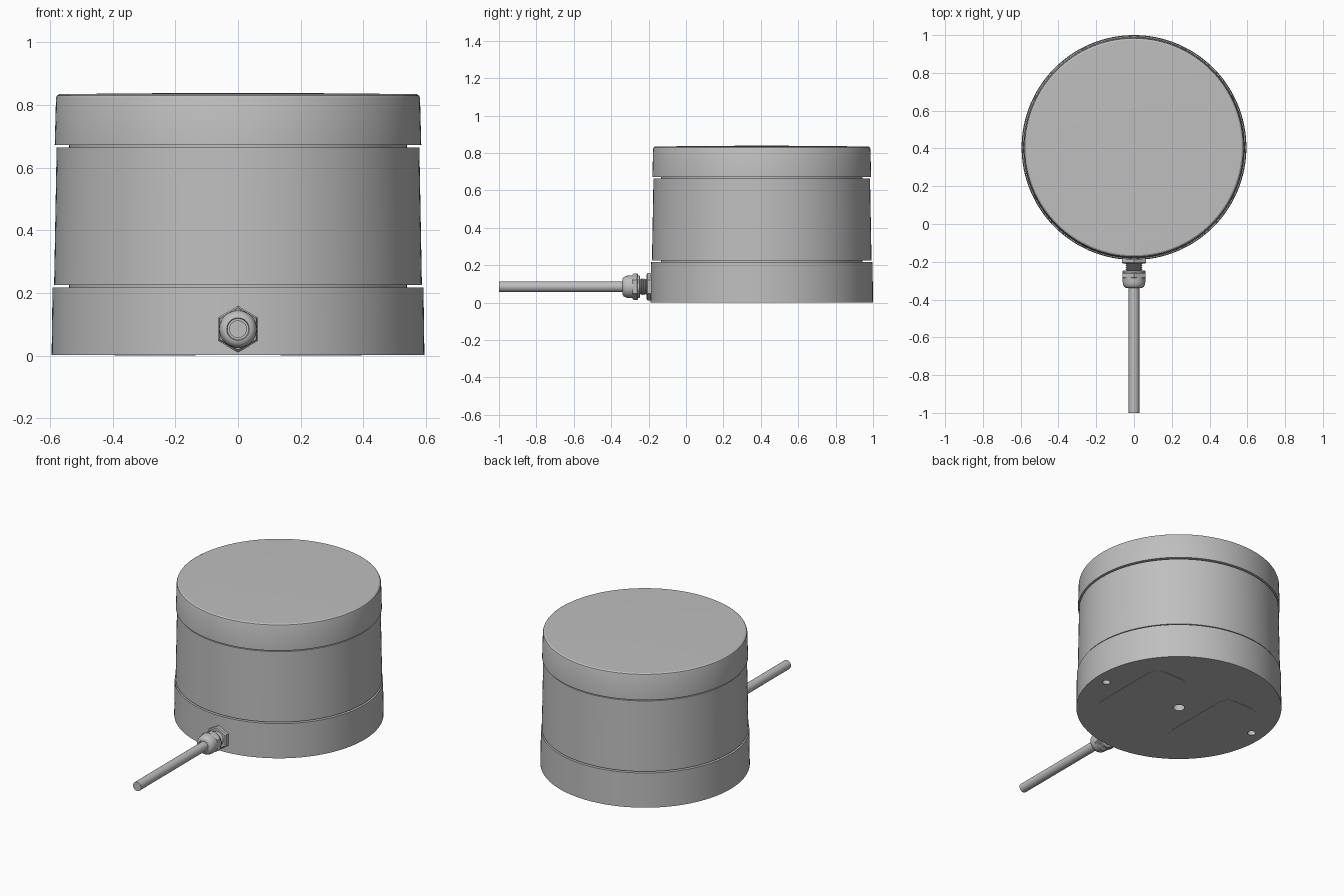
import bpy, bmesh, math
from mathutils import Matrix, Vector

if "Cube" in bpy.data.objects:
    bpy.data.objects.remove(bpy.data.objects["Cube"], do_unlink=True)

grey = bpy.data.materials.new("plain grey")
grey.use_nodes = True
colour = (0.52, 0.52, 0.52, 1)
grey.diffuse_color = colour
grey.node_tree.nodes["Principled BSDF"].inputs["Base Color"].default_value = colour

CY = 0.405        # housing axis
FLOOR = 0.002     # underside of the base, above the thin foot pads
GLAND_Z = 0.085   # cable axis height
UPRIGHT = Matrix.Translation((0, CY, 0))
FORWARD = Matrix.Translation((0, 0, GLAND_Z)) @ Matrix.Rotation(math.pi / 2, 4, "X")


def finish(name, bm, matrix):
    bmesh.ops.remove_doubles(bm, verts=bm.verts, dist=1e-6)
    bmesh.ops.recalc_face_normals(bm, faces=bm.faces)
    bm.transform(matrix)
    mesh = bpy.data.meshes.new(name)
    bm.to_mesh(mesh)
    bm.free()
    mesh.materials.append(grey)
    ob = bpy.data.objects.new(name, mesh)
    bpy.context.collection.objects.link(ob)
    return ob


def smooth(ob, angle=30):
    bpy.ops.object.select_all(action="DESELECT")
    ob.select_set(True)
    bpy.context.view_layer.objects.active = ob
    bpy.ops.object.shade_smooth_by_angle(angle=math.radians(angle))


def lathe(name, profile, matrix, sides=128):
    """Spin (radius, height) points into a solid, capped at both ends."""
    bm = bmesh.new()
    points = [(0, profile[0][1])] + profile + [(0, profile[-1][1])]
    verts = [bm.verts.new((r, 0, h)) for r, h in points]
    edges = [bm.edges.new(pair) for pair in zip(verts, verts[1:])]
    bmesh.ops.spin(bm, geom=verts + edges, cent=(0, 0, 0), axis=(0, 0, 1),
                   angle=math.tau, steps=sides, use_merge=True)
    return finish(name, bm, matrix)


# Housing: base, middle drum and cap, parted by narrow grooves
base = lathe("base", [(0.595, FLOOR), (0.592, 0.218)], UPRIGHT)
smooth(lathe("groove_core", [(0.54, 0.21), (0.54, 0.68)], UPRIGHT))
smooth(lathe("middle_drum", [(0.587, 0.225), (0.579, 0.664)], UPRIGHT))
smooth(lathe("cap", [(0.585, 0.672), (0.581, 0.822), (0.578, 0.83), (0.57, 0.835),
                     (0.38, 0.837), (0.13, 0.839)], UPRIGHT))

# Centre hole and two fixing holes in the underside
for x, y, r in ((0, 0, 0.034), (0.512, -0.045, 0.022), (-0.512, 0.045, 0.024)):
    cutter = lathe("hole_cutter", [(r, -0.05), (r, 0.06)],
                   Matrix.Translation((x, CY + y, 0)), 32)
    cutter.hide_render = True
    cut = base.modifiers.new("hole", "BOOLEAN")
    cut.object = cutter
    cut.solver = "EXACT"
    bpy.context.view_layer.objects.active = base
    bpy.ops.object.modifier_apply(modifier=cut.name)
    bpy.data.objects.remove(cutter, do_unlink=True)
smooth(base)


# Thin rounded foot pads
def foot_pad(name, x):
    width, length, corner = 0.26, 0.56, 0.07
    bm = bmesh.new()
    ring = []
    for i in range(32):
        a = math.tau * (i + 0.5) / 32
        c, s = math.cos(a), math.sin(a)
        ring.append(bm.verts.new((corner * c + math.copysign(width / 2 - corner, c),
                                  corner * s + math.copysign(length / 2 - corner, s), 0)))
    face = bm.faces.new(ring)
    top = bmesh.ops.extrude_face_region(bm, geom=[face])["geom"]
    bmesh.ops.translate(bm, vec=Vector((0, 0, FLOOR + 0.001)),
                        verts=[v for v in top if isinstance(v, bmesh.types.BMVert)])
    return finish(name, bm, Matrix.Translation((x, CY - 0.015, 0)))


foot_pad("left_foot_pad", 0.265)
foot_pad("right_foot_pad", -0.265)

# Cable gland: heights run forward, away from the housing
HEX = FORWARD @ Matrix.Rotation(math.pi / 2, 4, "Z")
lathe("gland_hex_flange", [(0.074, 0.17), (0.074, 0.205), (0.066, 0.21)], HEX, 6)
thread = [(0.045 if i % 2 else 0.039, 0.205 + i * 0.005) for i in range(10)]
smooth(lathe("gland_thread", thread, FORWARD, 48))
lathe("gland_hex_collar", [(0.066, 0.257), (0.07, 0.261), (0.07, 0.28), (0.066, 0.285)], HEX, 6)
smooth(lathe("gland_dome_nut", [(0.056, 0.245), (0.06, 0.249), (0.06, 0.307), (0.058, 0.32),
                                (0.053, 0.331), (0.045, 0.338), (0.036, 0.34),
                                (0.034, 0.335)], FORWARD, 64), 40)

# Cable
smooth(lathe("cable", [(0.028, 0.3), (0.028, 1.0)], FORWARD, 48))
